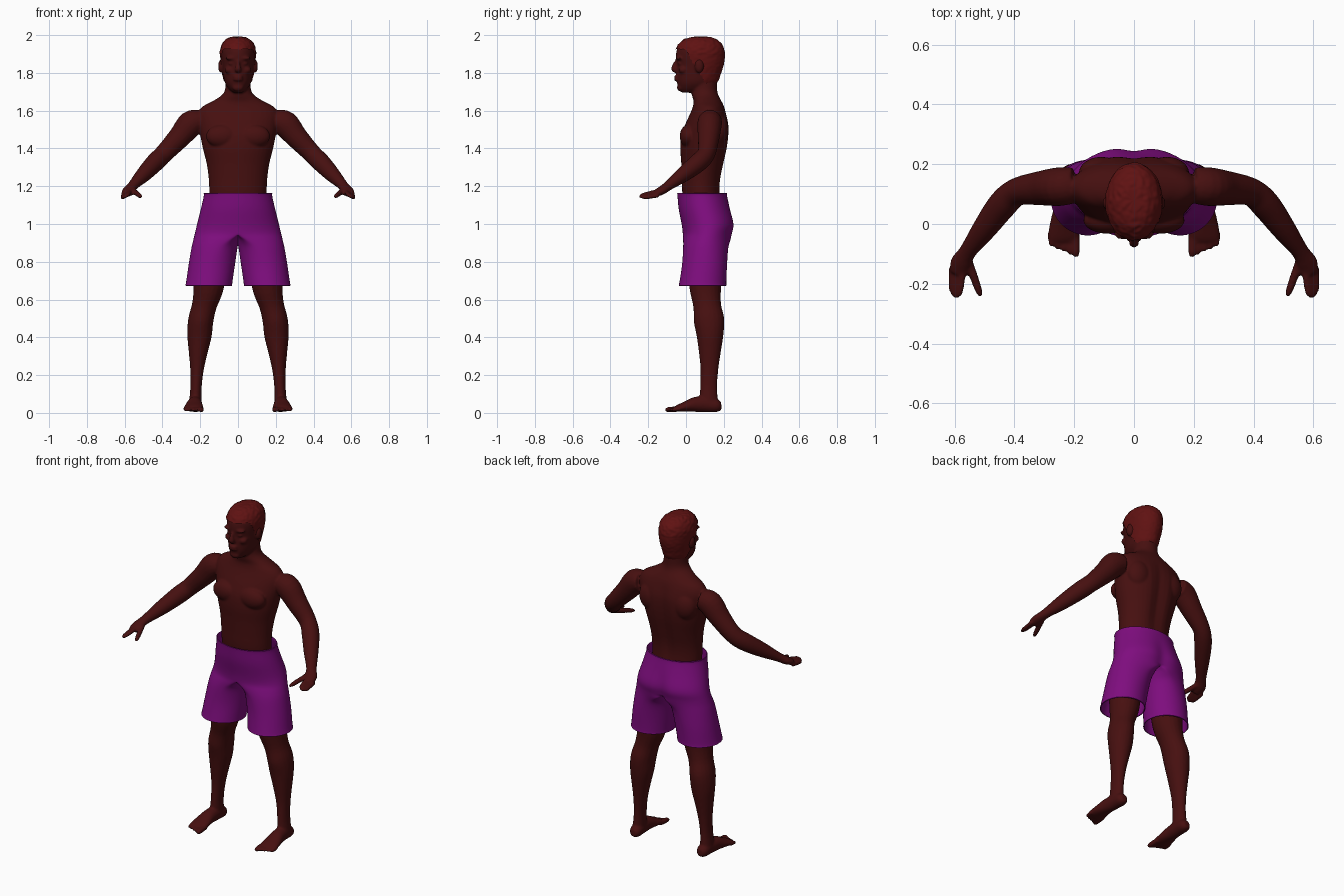
import bpy
import bmesh
import math
from mathutils import Vector, noise

if "Cube" in bpy.data.objects:
    bpy.data.objects.remove(bpy.data.objects["Cube"], do_unlink=True)

SIDES = 40


def make_material(name, color):
    mat = bpy.data.materials.new(name)
    mat.use_nodes = True
    mat.diffuse_color = (*color, 1)
    shader = mat.node_tree.nodes["Principled BSDF"]
    shader.inputs["Base Color"].default_value = (*color, 1)
    shader.inputs["Roughness"].default_value = 0.8
    return mat


skin = make_material("dark brown skin", (0.062, 0.005, 0.005))
hair_red = make_material("dark red hair", (0.115, 0.006, 0.006))
purple = make_material("purple cloth", (0.21, 0.004, 0.21))


def make_object(name, bm, mat):
    mesh = bpy.data.meshes.new(name)
    bm.to_mesh(mesh)
    bm.free()
    mesh.materials.append(mat)
    mesh.shade_smooth()
    obj = bpy.data.objects.new(name, mesh)
    bpy.context.collection.objects.link(obj)
    return obj


def spline(stations, steps=4):
    """Fill in between stations with a Catmull-Rom curve."""
    pts = [Vector(s) for s in stations]
    result = []
    for i in range(len(pts) - 1):
        a, b, c, d = pts[max(i - 1, 0)], pts[i], pts[i + 1], pts[min(i + 2, len(pts) - 1)]
        for k in range(steps):
            t = k / steps
            result.append(b + (c - a) * (t / 2) + (a * 2 - b * 5 + c * 4 - d) * (t * t / 2)
                          + (b * 3 - a - c * 3 + d) * (t ** 3 / 2))
    return result + [pts[-1]]


def skin_rings(bm, rings, capped=True):
    loops = [[bm.verts.new(p) for p in ring] for ring in rings]
    count = len(loops[0])
    for low, high in zip(loops, loops[1:]):
        for i in range(count):
            j = (i + 1) % count
            bm.faces.new((low[i], low[j], high[j], high[i]))
    if capped:
        bm.faces.new(loops[0])
        bm.faces.new(loops[-1])


def level_rings(stations, grow=0.0):
    """Level ovals from (z, front, back, half width, back groove)."""
    rings = []
    for z, front, back, half, groove in spline(stations):
        ring = []
        for i in range(SIDES):
            a = math.tau * i / SIDES
            x = (half + grow) * math.cos(a)
            y = (front + back) / 2 + ((back - front) / 2 + grow) * math.sin(a)
            if math.sin(a) > 0:
                y -= groove * math.exp(-(x / 0.04) ** 2)
            ring.append((x, y, z))
        rings.append(ring)
    return rings


def limb(bm, stations, hint, side=1):
    """Tube through (x, y, z, radius across, radius along hint)."""
    path = spline(stations)
    rings = []
    for i, s in enumerate(path):
        ahead = path[min(i + 1, len(path) - 1)].copy()
        ahead.resize(3)
        behind = path[max(i - 1, 0)].copy()
        behind.resize(3)
        tangent = (ahead - behind).normalized()
        across = tangent.cross(Vector(hint)).normalized()
        along = across.cross(tangent)
        ring = []
        for k in range(SIDES // 2):
            a = math.tau * 2 * k / SIDES
            p = Vector(s[:3]) + across * (s[3] * math.cos(a)) + along * (s[4] * math.sin(a))
            ring.append((p.x * side, p.y, p.z))
        rings.append(ring)
    skin_rings(bm, rings)


def digit(bm, base, tip, radius, side):
    """Finger or toe with a rounded end."""
    base, tip = Vector(base), Vector(tip)
    stations = [(*base.lerp(tip, t), radius * r, radius * r)
                for t, r in ((0, 1), (0.5, 1), (0.85, 0.85), (1, 0.4))]
    limb(bm, stations, (0, 0, 1), side)


def ellipsoid(bm, center, radii):
    made = bmesh.ops.create_uvsphere(bm, u_segments=24, v_segments=16, radius=1)["verts"]
    bmesh.ops.scale(bm, vec=radii, verts=made)
    bmesh.ops.translate(bm, vec=center, verts=made)


TORSO = [(1.08, -0.01, 0.19, 0.15, 0), (1.17, -0.02, 0.185, 0.152, 0.01),
         (1.24, -0.022, 0.19, 0.155, 0.015), (1.32, -0.025, 0.207, 0.166, 0.018),
         (1.40, -0.03, 0.224, 0.186, 0.018), (1.47, -0.024, 0.232, 0.2, 0.016),
         (1.53, -0.003, 0.23, 0.212, 0.012), (1.58, 0.02, 0.217, 0.215, 0.006),
         (1.62, 0.036, 0.202, 0.19, 0), (1.65, 0.04, 0.188, 0.135, 0),
         (1.68, 0.032, 0.172, 0.088, 0), (1.71, 0.03, 0.165, 0.069, 0),
         (1.76, 0.03, 0.165, 0.064, 0)]
HEAD = [(1.695, -0.02, 0.05, 0.022, 0), (1.715, -0.038, 0.12, 0.048, 0),
        (1.75, -0.048, 0.16, 0.07, 0), (1.80, -0.05, 0.18, 0.079, 0),
        (1.84, -0.048, 0.193, 0.084, 0), (1.88, -0.054, 0.199, 0.088, 0),
        (1.92, -0.049, 0.196, 0.088, 0), (1.955, -0.03, 0.181, 0.076, 0),
        (1.98, 0.005, 0.15, 0.052, 0), (1.99, 0.05, 0.11, 0.02, 0)]
ARM = [(0.2, 0.13, 1.545, 0.06, 0.058), (0.25, 0.125, 1.53, 0.065, 0.07),
       (0.31, 0.12, 1.46, 0.058, 0.06), (0.39, 0.108, 1.375, 0.047, 0.05),
       (0.44, 0.065, 1.325, 0.049, 0.05), (0.5, -0.015, 1.262, 0.041, 0.041),
       (0.555, -0.09, 1.205, 0.029, 0.026), (0.578, -0.13, 1.177, 0.036, 0.023),
       (0.588, -0.165, 1.16, 0.03, 0.018)]
LEG = [(0.145, 0.1, 0.82, 0.09, 0.1), (0.155, 0.102, 0.67, 0.081, 0.085),
       (0.178, 0.112, 0.57, 0.066, 0.074), (0.197, 0.122, 0.49, 0.067, 0.081),
       (0.204, 0.127, 0.41, 0.065, 0.071), (0.211, 0.126, 0.32, 0.05, 0.058),
       (0.217, 0.124, 0.23, 0.036, 0.047), (0.222, 0.12, 0.14, 0.03, 0.045),
       (0.226, 0.12, 0.05, 0.034, 0.05)]
FOOT = [(0.224, 0.187, 0.038, 0.018, 0.02), (0.224, 0.165, 0.038, 0.034, 0.034),
        (0.226, 0.11, 0.046, 0.036, 0.042), (0.23, 0.05, 0.045, 0.04, 0.04),
        (0.233, 0, 0.034, 0.049, 0.028), (0.235, -0.04, 0.025, 0.053, 0.019),
        (0.235, -0.058, 0.02, 0.048, 0.013)]

# Body: overlapping lofts fused into one smooth skin
bm = bmesh.new()
skin_rings(bm, level_rings(TORSO))
skin_rings(bm, level_rings(HEAD))
limb(bm, [(0, -0.042, 1.875, 0.008, 0.008), (0, -0.056, 1.845, 0.01, 0.014),
          (0, -0.062, 1.82, 0.018, 0.017), (0, -0.052, 1.808, 0.015, 0.01)], (0, 1, 0))
for height in (1.78, 1.765):
    ellipsoid(bm, (0, -0.05, height), (0.026, 0.014, 0.009))
ellipsoid(bm, (0, -0.03, 1.722), (0.03, 0.018, 0.02))
for side in (1, -1):
    ellipsoid(bm, (side * 0.035, -0.034, 1.878), (0.032, 0.02, 0.01))
    ellipsoid(bm, (side * 0.034, -0.03, 1.849), (0.016, 0.014, 0.009))
    ellipsoid(bm, (side * 0.045, -0.015, 1.815), (0.026, 0.025, 0.02))
    ellipsoid(bm, (side * 0.09, 0.07, 1.835), (0.015, 0.023, 0.036))
    ellipsoid(bm, (side * 0.085, 0.012, 1.465), (0.085, 0.045, 0.06))
    ellipsoid(bm, (side * 0.11, 0.17, 1.5), (0.075, 0.055, 0.085))
    limb(bm, ARM, (0, 0, 1), side)
    limb(bm, LEG, (0, 1, 0), side)
    limb(bm, FOOT, (0, 0, 1), side)
    for i, reach in enumerate((0.94, 1, 0.96, 0.82)):
        base = Vector((0.57 + i * 0.013, -0.145, 1.175 - i * 0.008))
        tip = Vector((0.585 + i * 0.009, -0.25, 1.15 - i * 0.005))
        digit(bm, base, base.lerp(tip, reach), 0.011, side)
    digit(bm, (0.555, -0.12, 1.178), (0.513, -0.243, 1.143), 0.014, side)
    for i in range(5):
        x = 0.197 + i * 0.0205
        thick = 0.015 if i == 0 else 0.0105
        digit(bm, (x, -0.03, 0.022), (x - 0.003, -0.112 + 0.009 * i, 0.016), thick, side)
bmesh.ops.recalc_face_normals(bm, faces=bm.faces)
body = make_object("body", bm, skin)
fuse = body.modifiers.new("fuse", 'REMESH')
fuse.mode = 'VOXEL'
fuse.voxel_size = 0.006
fuse.use_smooth_shade = True
soften = body.modifiers.new("soften", 'SMOOTH')
soften.factor = 0.5
soften.iterations = 6

# Hair: a bumpy cap grown from the skull, trimmed along the hairline
bm = bmesh.new()
skin_rings(bm, level_rings(HEAD, 0.006))
bmesh.ops.subdivide_edges(bm, edges=bm.edges, cuts=1, use_grid_fill=True)


def below_hairline(p):
    if p.y < 0.03:
        return p.z < 1.925 - max(p.y, 0) * 2
    return p.z < max(1.865 - (p.y - 0.03) * 1.6, 1.73)


bald = [f for f in bm.faces if below_hairline(f.calc_center_median())]
bmesh.ops.delete(bm, geom=bald, context='FACES')
bmesh.ops.recalc_face_normals(bm, faces=bm.faces)
bm.normal_update()
for v in bm.verts:
    lift = 0.004 if v.co.z > 1.9 else 0.0015
    v.co += v.normal * lift * (noise.noise(v.co * 60) + 0.3)
hair = make_object("hair", bm, hair_red)
hair.modifiers.new("round", 'SUBSURF').levels = 1

# Shorts: one half from (z, middle, outer, inner, front, back, cleft), mirrored
SHORTS = [(1.165, 0, 0.18, 0, -0.042, 0.213, 0), (1.15, 0, 0.176, 0, -0.04, 0.212, 0),
          (1.08, 0, 0.192, 0, -0.034, 0.232, 0.008), (1.0, 0, 0.212, 0, -0.018, 0.256, 0.025),
          (0.95, 0, 0.224, 0, -0.012, 0.246, 0.025), (0.915, 0.055, 0.177, 0.053, -0.01, 0.23, 0),
          (0.87, 0.105, 0.137, 0.096, -0.01, 0.218, 0), (0.78, 0.14, 0.117, 0.118, -0.016, 0.212, 0),
          (0.69, 0.153, 0.117, 0.118, -0.03, 0.208, 0), (0.672, 0.155, 0.12, 0.119, -0.034, 0.21, 0)]
rings = []
for z, mid, outer, inner, front, back, cleft in spline(SHORTS):
    ring = []
    for i in range(SIDES):
        a = math.tau * (i + 0.0) / SIDES
        c, s = math.sin(a), -math.cos(a)
        x = max(mid + c * (outer if c > 0 else inner), 0)
        if abs(x) < 0.002:
            x = 0
        y = (front + back) / 2 + s * (back - front) / 2
        if s > 0:
            y -= cleft * math.exp(-(x / 0.03) ** 2)
        ring.append((x, y, z))
    rings.append(ring)
bm = bmesh.new()
skin_rings(bm, rings, capped=False)
inside = [f for f in bm.faces if all(v.co.x < 0.001 for v in f.verts)]
bmesh.ops.delete(bm, geom=inside, context='FACES')
bmesh.ops.recalc_face_normals(bm, faces=bm.faces)
shorts = make_object("shorts", bm, purple)
mirror = shorts.modifiers.new("mirror", 'MIRROR')
mirror.use_clip = True
relax = shorts.modifiers.new("relax", 'SMOOTH')
relax.factor = 0.5
relax.iterations = 3
cloth = shorts.modifiers.new("cloth", 'SOLIDIFY')
cloth.thickness = 0.006
shorts.modifiers.new("round", 'SUBSURF').levels = 1
